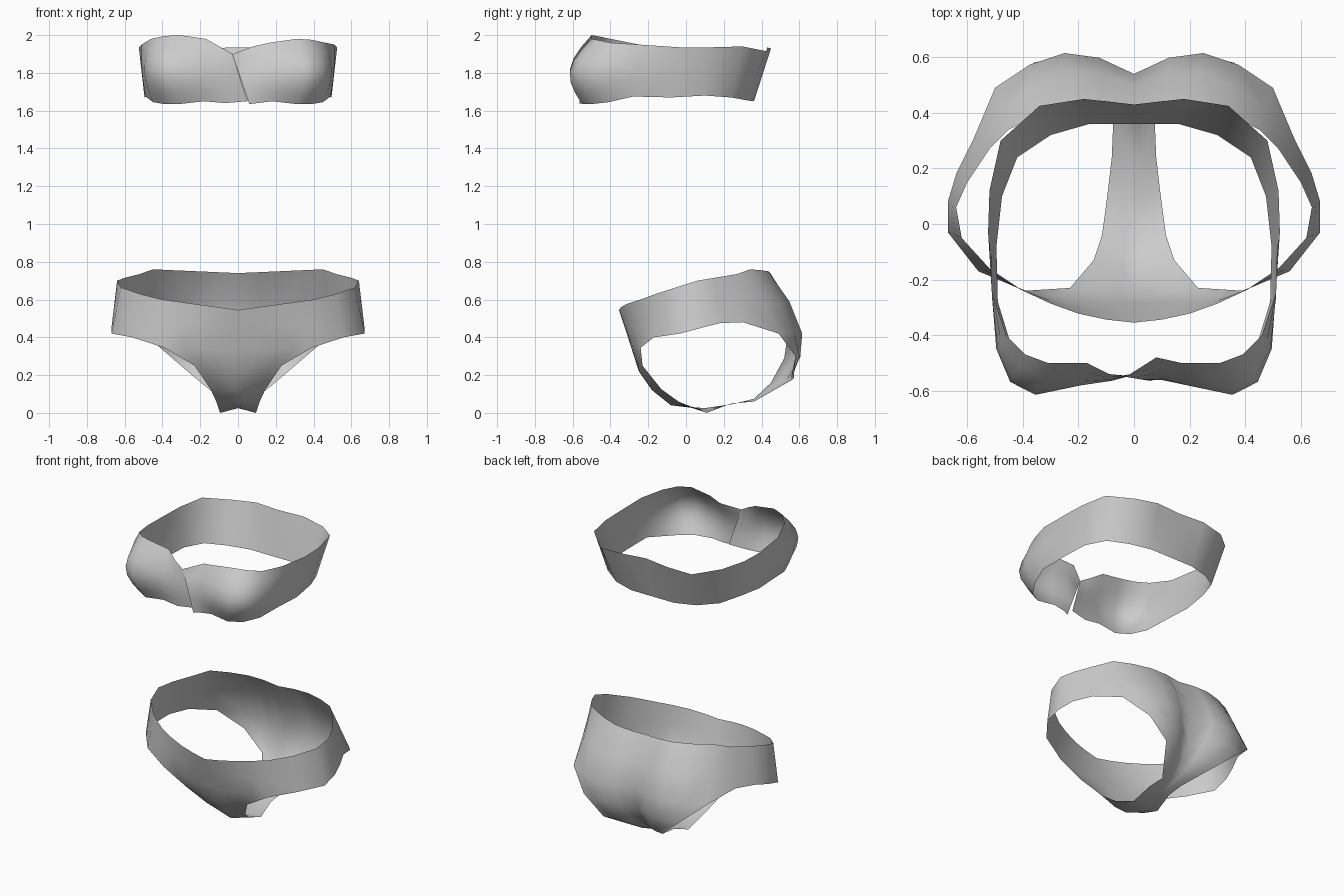
import bpy, bmesh, math
from mathutils import Vector

if "Cube" in bpy.data.objects:
    bpy.data.objects.remove(bpy.data.objects["Cube"], do_unlink=True)

fabric = bpy.data.materials.new("light grey fabric")
fabric.use_nodes = True
GREY = (0.6, 0.6, 0.6, 1)
fabric.diffuse_color = GREY
fabric.node_tree.nodes["Principled BSDF"].inputs["Base Color"].default_value = GREY


def add_grid(bm, rows):
    """Skin a rectangular grid of points with quads."""
    vs = [[bm.verts.new(p) for p in row] for row in rows]
    for a, b in zip(vs, vs[1:]):
        for j in range(len(a) - 1):
            bm.faces.new((a[j], b[j], b[j + 1], a[j + 1]))


def finish(name, bm, mirror=False):
    bmesh.ops.remove_doubles(bm, verts=bm.verts[:], dist=0.002)
    mesh = bpy.data.meshes.new(name)
    bm.to_mesh(mesh)
    bm.free()
    mesh.materials.append(fabric)
    mesh.shade_smooth()
    ob = bpy.data.objects.new(name, mesh)
    bpy.context.collection.objects.link(ob)
    if mirror:
        m = ob.modifiers.new("mirror", "MIRROR")
        m.use_clip = True
        m.merge_threshold = 0.002
    return ob


def span(a, b, n, bulge=Vector((0, 0, 0))):
    """n + 1 points from a to b, bowed out along bulge."""
    a, b = Vector(a), Vector(b)
    return [a.lerp(b, k / n) + bulge * math.sin(math.pi * k / n) for k in range(n + 1)]


# ---- chest band: columns (top edge, bottom edge, outward bulge), front to back
cup = [
    ((0.08, -0.48, 1.94), (0.10, -0.55, 1.64), 0.04),
    ((0.17, -0.50, 1.96), (0.18, -0.545, 1.65), 0.06),
    ((0.31, -0.50, 1.98), (0.31, -0.55, 1.635), 0.10),
    ((0.39, -0.47, 1.975), (0.39, -0.50, 1.635), 0.10),
    ((0.46, -0.40, 1.96), (0.45, -0.41, 1.645), 0.06),
]
strap = [
    ((0.51, -0.25, 1.95), (0.49, -0.28, 1.675), 0.01),
    ((0.525, -0.03, 1.935), (0.495, -0.08, 1.67), 0),
    ((0.52, 0.12, 1.935), (0.475, 0.10, 1.68), 0),
    ((0.48, 0.30, 1.94), (0.42, 0.24, 1.67), 0),
    ((0.34, 0.425, 1.915), (0.30, 0.32, 1.655), 0),
    ((0.18, 0.45, 1.93), (0.16, 0.36, 1.65), 0),
    ((0, 0.43, 1.935), (0, 0.36, 1.65), 0),
]


def flip(columns, lift=0):
    return [((-a[0], a[1], a[2] + lift), (-b[0], b[1], b[2]), k) for a, b, k in columns]


left_half = [((-0.03, -0.55, 1.90), (0.06, -0.565, 1.635), 0)] + cup + strap
right_half = ([((-0.03, -0.55, 1.90), (0.05, -0.53, 1.65), 0),
               ((-0.09, -0.54, 1.935), (-0.07, -0.55, 1.64), 0.02)]
              + flip(cup[1:], 0.02) + flip(strap))[::-1]
bm = bmesh.new()
for half in (left_half, right_half):
    cols = []
    for top, bottom, k in half:
        out = Vector((top[0] * 0.8, top[1], 0)).normalized() * k
        cols.append(span(top, bottom, 6, out))
    add_grid(bm, list(zip(*cols)))
finish("chest_band", bm)

# ---- briefs, left half: stations (centre line, outer edge, bulge in y)
bm = bmesh.new()
stations = [
    ((0, -0.355, 0.545), (0.40, -0.24, 0.60), -0.025),
    ((0, -0.32, 0.44), (0.395, -0.24, 0.4725), -0.025),
    ((0, -0.285, 0.33), (0.39, -0.24, 0.345), -0.015),
    ((0, -0.25, 0.22), (0.23, -0.23, 0.25), -0.005),
    ((0, -0.18, 0.12), (0.145, -0.13, 0.125), 0),
    ((0, -0.08, 0.04), (0.115, -0.04, 0.06), 0),
    ((0, 0.10, 0.025), (0.095, 0.11, 0.0), 0),
    ((0, 0.24, 0.045), (0.08, 0.24, 0.05), 0),
    ((0, 0.36, 0.075), (0.075, 0.36, 0.06), 0),
    ((0, 0.45, 0.16), (0.22, 0.57, 0.18), 0.02),
    ((0, 0.52, 0.29), (0.36, 0.58, 0.30), 0.055),
    ((0, 0.54, 0.42), (0.50, 0.49, 0.42), 0.10),
    ((0, 0.50, 0.59), (0.475, 0.415, 0.59), 0.09),
    ((0, 0.43, 0.74), (0.45, 0.34, 0.76), 0.05),
]
add_grid(bm, [span(a, b, 4, Vector((0, k, 0))) for a, b, k in stations])

# Hip panel joining front and back, columns (waist edge, leg edge)
hip = [
    ((0.40, -0.24, 0.60), (0.39, -0.24, 0.345)),
    ((0.52, -0.16, 0.63), (0.56, -0.17, 0.40)),
    ((0.62, -0.05, 0.665), (0.67, -0.03, 0.42)),
    ((0.64, 0.06, 0.70), (0.67, 0.08, 0.45)),
    ((0.60, 0.15, 0.715), (0.64, 0.18, 0.475)),
    ((0.52, 0.27, 0.735), (0.58, 0.30, 0.48)),
    ((0.45, 0.34, 0.76), (0.50, 0.49, 0.42)),
]
add_grid(bm, list(zip(*[span(a, b, 2) for a, b in hip])))
finish("briefs", bm, mirror=True)
